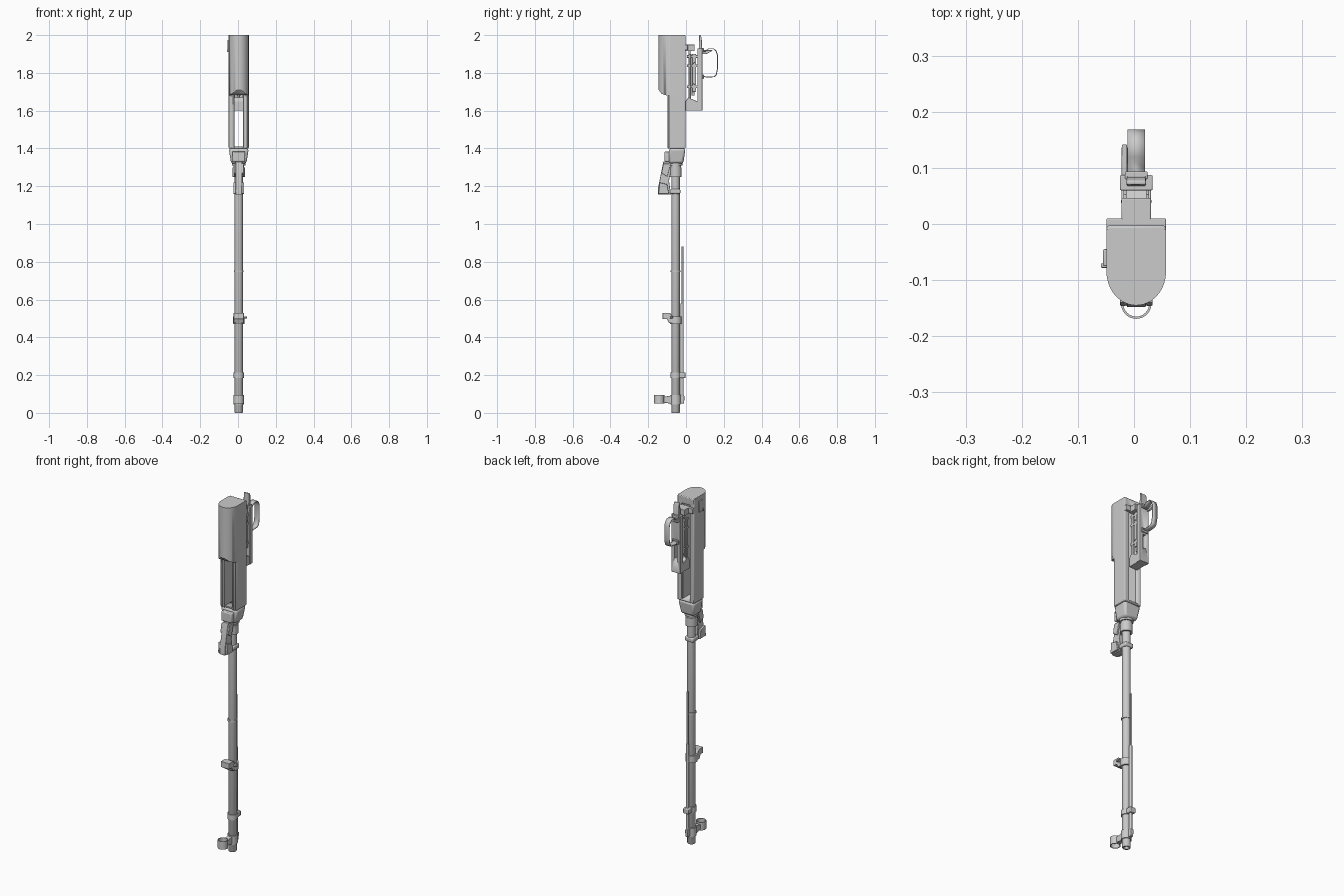
import bpy, bmesh, math

cube = bpy.data.objects.get("Cube")
if cube:
    bpy.data.objects.remove(cube, do_unlink=True)

TUBE_Y = -.055
TUBE_RADIUS = .022
BODY_HALF = .053
BODY_FRONT, BODY_BACK = -.09, -.003
BODY_BOTTOM, COVER_BOTTOM, TOP = 1.4, 1.68, 2
CENTRE_X = .004
SIDES = {"left": 1, "right": -1}


def finish(name, mesh, bevel=0):
    bmesh.ops.remove_doubles(mesh, verts=mesh.verts, dist=.0001)
    bmesh.ops.recalc_face_normals(mesh, faces=mesh.faces)
    data = bpy.data.meshes.new(name)
    mesh.to_mesh(data)
    mesh.free()
    part = bpy.data.objects.new(name, data)
    part.location.x = CENTRE_X
    bpy.context.collection.objects.link(part)
    bpy.ops.object.select_all(action="DESELECT")
    part.select_set(True)
    bpy.context.view_layer.objects.active = part
    bpy.ops.object.shade_smooth_by_angle(angle=math.radians(35))
    if bevel:
        modifier = part.modifiers.new("Rounded edges", "BEVEL")
        modifier.width = bevel
        modifier.segments = 2
        modifier.limit_method = "ANGLE"
    return part


def extrude(name, points, direction, bevel=0):
    mesh = bmesh.new()
    face = mesh.faces.new([mesh.verts.new(point) for point in points])
    result = bmesh.ops.extrude_face_region(mesh, geom=[face])
    moved = [item for item in result["geom"] if isinstance(item, bmesh.types.BMVert)]
    bmesh.ops.translate(mesh, verts=moved, vec=direction)
    return finish(name, mesh, bevel)


def plate(name, half, profile, x=0, bevel=.002):
    """Side profile of (y, z) points, given thickness along x."""
    points = [(x - half, y, z) for y, z in profile]
    return extrude(name, points, (2 * half, 0, 0), bevel)


def box(name, half, front, back, bottom, top, x=0, bevel=.002):
    profile = [(front, bottom), (back, bottom), (back, top), (front, top)]
    return plate(name, half, profile, x, bevel)


def lathe(name, profile, y=TUBE_Y):
    """Profile of (radius, z) points, turned around a vertical axis."""
    mesh = bmesh.new()
    verts = [mesh.verts.new((radius, y, z)) for radius, z in profile]
    edges = [mesh.edges.new(pair) for pair in zip(verts, verts[1:])]
    bmesh.ops.spin(mesh, geom=verts + edges, cent=(0, y, 0), axis=(0, 0, 1),
                   angle=math.tau, steps=32)
    return finish(name, mesh)


def ring(name, inner, outer, bottom, top, y=TUBE_Y):
    profile = [(inner, bottom), (outer, bottom), (outer, top), (inner, top), (inner, bottom)]
    return lathe(name, profile, y)


def rod(name, radius, bottom, top, y):
    return lathe(name, [(0, bottom), (radius, bottom), (radius, top), (0, top)], y)


def cut(part, cutter):
    cutter.hide_render = True
    cutter.hide_set(True)
    modifier = part.modifiers.new("Opening", "BOOLEAN")
    modifier.object = cutter
    modifier.operation = "DIFFERENCE"
    modifier.solver = "EXACT"


# Hollow cover: flat back, half-elliptical front, curved lower front corner
outline = [(BODY_HALF, -.01, COVER_BOTTOM)]
for step in range(25):
    angle = math.pi * step / 24
    outline.append((BODY_HALF * math.cos(angle), -.085 - .06 * math.sin(angle), COVER_BOTTOM))
outline.append((-BODY_HALF, -.01, COVER_BOTTOM))
cover = extrude("cover", outline, (0, 0, TOP - COVER_BOTTOM))
cut(cover, plate("cover_corner_cutter", .1, [(-.2, 1.71), (-.145, 1.71), (-.13, 1.69),
                                             (-.1, COVER_BOTTOM), (-.1, 1.6), (-.2, 1.6)], bevel=0))
cut(cover, box("cover_hollow_cutter", .043, -.105, .02, 1.6, 1.96, bevel=0))

# Main body with a tall opening through it
body = box("receiver_body", BODY_HALF, BODY_FRONT, BODY_BACK, BODY_BOTTOM, TOP, bevel=.004)
cut(body, box("body_opening_cutter", .026, -.2, .1, BODY_BOTTOM + .01, 1.96, bevel=0))
box("rear_flange", BODY_HALF, -.01, .01, 1.92, 1.95)
for side, sign in SIDES.items():
    box(side + "_inner_rail", .004, -.095, -.01, BODY_BOTTOM, 1.95, x=sign * .027)
    box(side + "_front_rib", .005, -.097, -.08, BODY_BOTTOM, COVER_BOTTOM, x=sign * .04)

# Neck narrowing from the body down to the tube
neck = bmesh.new()
corners = bmesh.ops.create_cube(neck, size=1)["verts"]
bmesh.ops.scale(neck, verts=corners, vec=(2 * BODY_HALF, BODY_BACK - BODY_FRONT, .08))
lower = [corner for corner in corners if corner.co.z < 0]
bmesh.ops.scale(neck, verts=lower, vec=(.76, .88, 1))
bmesh.ops.translate(neck, verts=corners, vec=(0, (BODY_FRONT + BODY_BACK) / 2, BODY_BOTTOM - .04))
bmesh.ops.translate(neck, verts=lower, vec=(0, -.006, 0))
finish("neck", neck, bevel=.012)
box("neck_front_block", .033, -.113, -.07, 1.33, 1.385, bevel=.005)

# Tube, open at the lower end, and its collars
lathe("tube", [(0, .08), (.013, .08), (.013, 0), (.02, 0), (TUBE_RADIUS, .003),
               (TUBE_RADIUS, 1.33), (0, 1.33)])
ring("upper_collar", TUBE_RADIUS, .032, 1.25, 1.3)
ring("neck_collar", TUBE_RADIUS, .036, 1.31, 1.33)
ring("collar_groove", TUBE_RADIUS, .029, 1.3, 1.31)
ring("middle_ring", .02, TUBE_RADIUS + .004, .745, .755)

# Slanted front bracket with paired cheeks and feet
plate("bracket_core", .017, [(-.07, 1.33), (-.12, 1.33), (-.148, 1.19), (-.148, 1.155),
                             (-.08, 1.155), (-.09, 1.23)])
for side, sign in SIDES.items():
    plate(side + "_bracket_cheek", .005, [(-.08, 1.32), (-.12, 1.32), (-.13, 1.27),
                                          (-.1, 1.25)], x=sign * .021)
    plate(side + "_bracket_foot", .006, [(-.1, 1.21), (-.14, 1.22), (-.146, 1.16),
                                         (-.09, 1.16)], x=sign * .023)
box("bracket_band", .027, -.085, -.03, 1.16, 1.185, bevel=.006)

# Middle clamp and its small lever
ring("clamp_band", .02, .031, .47, .51)
plate("clamp_block", .027, [(-.07, .475), (-.09, .475), (-.1, .497), (-.124, .497),
                            (-.124, .53), (-.085, .53), (-.07, .51)])
box("clamp_lever", .011, -.085, -.07, .5, .51, x=.032)

# Stepped rear rod and its holders
rod("rod_upper", .005, .5, .88, y=-.018)
rod("rod_lower", .008, .05, .58, y=-.021)
ring("rod_band", .02, .027, .185, .215)
box("rod_holder", .017, -.04, -.002, .185, .215, bevel=.004)
plate("lower_rod_lug", .008, [(-.04, .05), (-.01, .05), (-.008, .09), (-.04, .1)])

# Hooded post near the lower end
ring("post_band", .02, .027, .045, .095)
plate("post_base", .014, [(-.07, .047), (-.118, .055), (-.118, .085), (-.07, .093)])
ring("post_hood", .023, .027, .05, .096, y=-.142)
box("post", .003, -.148, -.11, .064, .076, bevel=0)

# Rear plate, end blocks and the frame that joins them to the body
rear_plate = box("rear_plate", .029, .06, .087, 1.6, 1.93)
cut(rear_plate, box("plate_slot_cutter", .009, .03, .12, COVER_BOTTOM, 1.76, bevel=0))
plate("plate_tongue", .017, [(.067, 1.9), (.086, 1.9), (.083, 1.985), (.077, TOP), (.07, TOP)])
plate("lower_rear_block", .026, [(BODY_BACK, 1.6), (.08, 1.6), (.08, 1.64), (.012, 1.67),
                                 (BODY_BACK, 1.65)])
box("upper_rear_block", .026, BODY_BACK, .046, 1.915, 1.95)
for side, sign in SIDES.items():
    box(side + "_frame_strip", .003, .015, .026, 1.66, 1.9, x=sign * .022)
    box(side + "_frame_wall", .003, .034, .053, 1.7, 1.9, x=sign * .02)
    for height in (1.72, 1.83, 1.88):
        box(side + "_frame_bridge", .003, .004, .07, height, height + .014, x=sign * .02)
box("inner_bar", .009, .03, .045, COVER_BOTTOM, 1.9)
rod("inner_pin", .006, 1.65, 1.92, y=.018)
for height in (1.735, 1.85):
    box("cross_pin", .027, .036, .044, height, height + .008)

# Hand guard loop: a flat strap with rounded outer corners
curve = bmesh.new()
path = [(.085, 1.92), (.1, 1.912), (.12, 1.928), (.145, 1.928), (.16, 1.915), (.166, 1.895),
        (.166, 1.82), (.16, 1.79), (.15, 1.78), (.11, 1.777), (.085, 1.785)]
strip = [[curve.verts.new((sign * .0155, y, z)) for sign in SIDES.values()] for y, z in path]
for start, end in zip(strip, strip[1:]):
    curve.faces.new((start[0], start[1], end[1], end[0]))
loop = finish("guard_loop", curve)
thickness = loop.modifiers.new("Strap thickness", "SOLIDIFY")
thickness.thickness = .005
thickness.offset = 0
for height in (1.78, 1.92):
    box("loop_foot", .02, .08, .094, height - .012, height + .012)

# Small side controls
plate("safety_lever", .005, [(.085, 1.9), (.11, 1.9), (.143, 1.92), (.085, 1.92)], x=-.021)
box("side_catch", .005, -.075, -.045, 1.91, 1.975, x=-.054)
box("side_catch_tab", .006, -.078, -.07, 1.91, 1.925, x=-.057)
